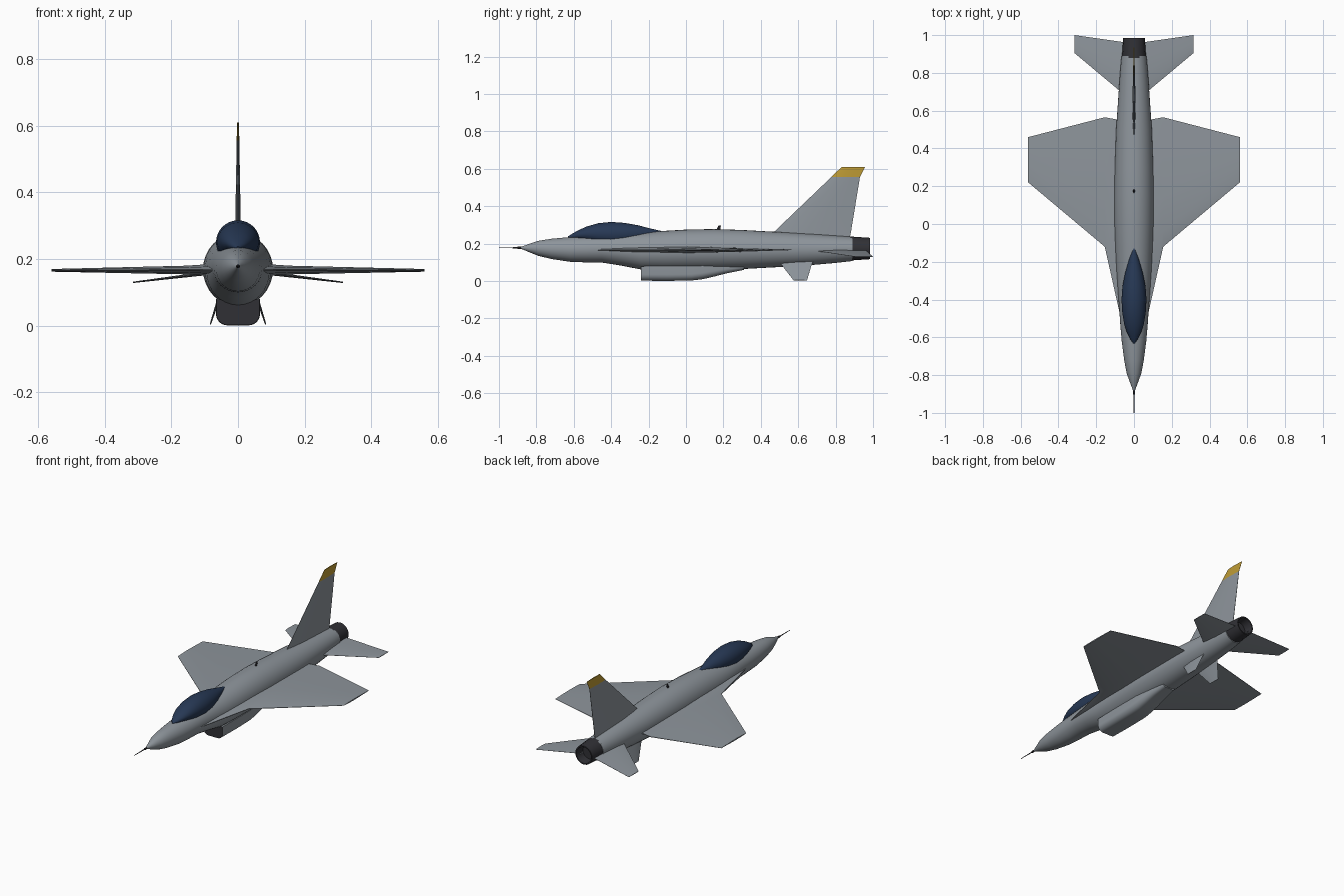
import bpy, bmesh, math
from mathutils import Vector


def material(name, rgb):
    m = bpy.data.materials.new(name)
    m.diffuse_color = (*rgb, 1)
    return m


GREY = material("airframe grey", (0.27, 0.30, 0.33))
DARK = material("dark metal", (0.03, 0.03, 0.036))
GLASS = material("canopy blue", (0.020, 0.040, 0.090))
GOLD = material("fin tip gold", (0.52, 0.33, 0.035))


def loft(name, rings, mats, rule=None, mirror=False, angle=30):
    """Skin a list of equal-length point rings and cap both ends."""
    bm = bmesh.new()
    vs = [[bm.verts.new(p) for p in ring] for ring in rings]
    n = len(vs[0])
    for a, b in zip(vs, vs[1:]):
        for i in range(n):
            j = (i + 1) % n
            bm.faces.new((a[i], a[j], b[j], b[i]))
    bm.faces.new(vs[0])
    bm.faces.new(vs[-1])
    bmesh.ops.recalc_face_normals(bm, faces=bm.faces)
    bm.normal_update()
    if rule:
        for f in bm.faces:
            f.material_index = int(rule(f))
    me = bpy.data.meshes.new(name)
    bm.to_mesh(me)
    bm.free()
    for m in mats:
        me.materials.append(m)
    ob = bpy.data.objects.new(name, me)
    bpy.context.collection.objects.link(ob)
    bpy.ops.object.select_all(action='DESELECT')
    ob.select_set(True)
    bpy.context.view_layer.objects.active = ob
    bpy.ops.object.shade_smooth_by_angle(angle=math.radians(angle))
    if mirror:
        ob.modifiers.new("mirror", 'MIRROR')
    return ob


def oval(y, half_width, top, bottom, n=32):
    """Elliptical cross-section across the y axis."""
    c, h = (top + bottom) / 2, (top - bottom) / 2
    return [(half_width * math.cos(2 * math.pi * i / n), y,
             c + h * math.sin(2 * math.pi * i / n)) for i in range(n)]


def foil(x, z, lead, trail, half, normal):
    """Thin lens section from leading to trailing edge."""
    shape = [(0, 0.12), (0.12, 0.6), (0.4, 1), (0.7, 0.65), (1, 0.12)]
    up = [(t, s) for t, s in shape]
    down = [(t, -s) for t, s in reversed(shape)]
    return [Vector((x, lead + (trail - lead) * t, z)) + Vector(normal) * half * s
            for t, s in up + down]


# Fuselage: y, half width, top, bottom
body = [(-0.885, 0.004, 0.182, 0.174), (-0.84, 0.021, 0.198, 0.155),
        (-0.79, 0.039, 0.215, 0.135), (-0.72, 0.052, 0.226, 0.118),
        (-0.62, 0.065, 0.235, 0.103), (-0.54, 0.072, 0.240, 0.100),
        (-0.45, 0.078, 0.246, 0.099), (-0.36, 0.085, 0.252, 0.085),
        (-0.24, 0.094, 0.260, 0.062), (-0.12, 0.100, 0.268, 0.058),
        (0.0, 0.104, 0.275, 0.058), (0.15, 0.105, 0.278, 0.059),
        (0.3, 0.102, 0.273, 0.064), (0.5, 0.095, 0.262, 0.075),
        (0.7, 0.081, 0.250, 0.088), (0.8, 0.074, 0.243, 0.097),
        (0.89, 0.066, 0.236, 0.107)]
loft("fuselage", [oval(*s) for s in body], [GREY])

# Canopy bubble
bubble = [(-0.632, 0.004, 0.238, 0.228), (-0.61, 0.020, 0.252, 0.226),
          (-0.575, 0.037, 0.272, 0.222), (-0.53, 0.052, 0.292, 0.212),
          (-0.47, 0.062, 0.309, 0.194), (-0.40, 0.066, 0.316, 0.184),
          (-0.33, 0.061, 0.311, 0.190), (-0.26, 0.047, 0.299, 0.205),
          (-0.19, 0.027, 0.281, 0.230), (-0.125, 0.005, 0.266, 0.250)]
loft("canopy", [oval(*s) for s in bubble], [GLASS])

# Exhaust nozzle with a hollow end
nozzle = [(0.88, 0.064), (0.985, 0.057), (0.985, 0.050), (0.93, 0.044)]
loft("exhaust_nozzle", [oval(y, r, 0.174 + r, 0.174 - r, 16) for y, r in nozzle], [DARK])

# Nose probe and its collar
loft("nose_probe", [oval(y, r, 0.178 + r, 0.178 - r, 8) for y, r in
                    [(-1.0, 0.0015), (-0.905, 0.003), (-0.9, 0.006),
                     (-0.888, 0.006), (-0.875, 0.005)]], [DARK])


def duct(y, w, bottom, top, r):
    """Flat-topped section with rounded lower corners."""
    pts = [(w, y, top)]
    for sx, start in ((1, 0), (-1, 90)):
        for k in range(7):
            a = math.radians(-start - 15 * k)
            pts.append((sx * (w - r) + r * math.cos(a), y, bottom + r + r * math.sin(a)))
    return pts + [(-w, y, top)]


# Belly intake with a dark mouth
intake = [(-0.24, 0.065, 0.002, 0.079, 0.034), (-0.1, 0.066, 0.001, 0.08, 0.034),
          (0.03, 0.066, 0.003, 0.08, 0.034), (0.09, 0.064, 0.010, 0.082, 0.034),
          (0.15, 0.060, 0.024, 0.085, 0.030), (0.22, 0.053, 0.042, 0.09, 0.024),
          (0.31, 0.042, 0.060, 0.10, 0.018)]
loft("belly_intake", [duct(*s) for s in intake], [GREY, DARK],
     rule=lambda f: f.normal.y < -0.9)

# Wings with forward strakes: x, z, leading y, trailing y, half thickness
wing = [(0.045, 0.167, -0.52, 0.545, 0.018), (0.072, 0.167, -0.49, 0.55, 0.018),
        (0.11, 0.167, -0.32, 0.557, 0.016), (0.155, 0.167, -0.12, 0.565, 0.013),
        (0.56, 0.166, 0.22, 0.46, 0.004)]
loft("wing", [foil(*s, (0, 0, 1)) for s in wing], [GREY], mirror=True)

# Drooped tailplanes
tail = [(0.04, 0.163, 0.675, 0.961, 0.006), (0.07, 0.160, 0.70, 0.965, 0.006),
        (0.315, 0.130, 0.905, 1.0, 0.002)]
loft("tailplane", [foil(*s, (0.12, 0, 0.99)) for s in tail], [GREY], mirror=True)

# Vertical fin with a gold tip band
fin = [(0, 0.22, 0.428, 0.873, 0.010), (0, 0.262, 0.47, 0.882, 0.009),
       (0, 0.556, 0.777, 0.930, 0.004), (0, 0.61, 0.832, 0.957, 0.003)]
loft("vertical_fin", [foil(*s, (1, 0, 0)) for s in fin], [GREY, GOLD],
     rule=lambda f: f.calc_center_median().z > 0.557)

# Splayed ventral fins
ventral = [(0.046, 0.12, 0.485, 0.685, 0.004), (0.060, 0.075, 0.52, 0.668, 0.004),
           (0.083, 0.004, 0.575, 0.647, 0.002)]
loft("ventral_fin", [foil(*s, (0.95, 0, 0.3)) for s in ventral], [GREY], mirror=True)

# Small spine antenna
antenna = [(0, 0.268, 0.160, 0.182, 0.005), (0, 0.298, 0.174, 0.187, 0.004)]
loft("spine_antenna", [foil(*s, (1, 0, 0)) for s in antenna], [DARK])
